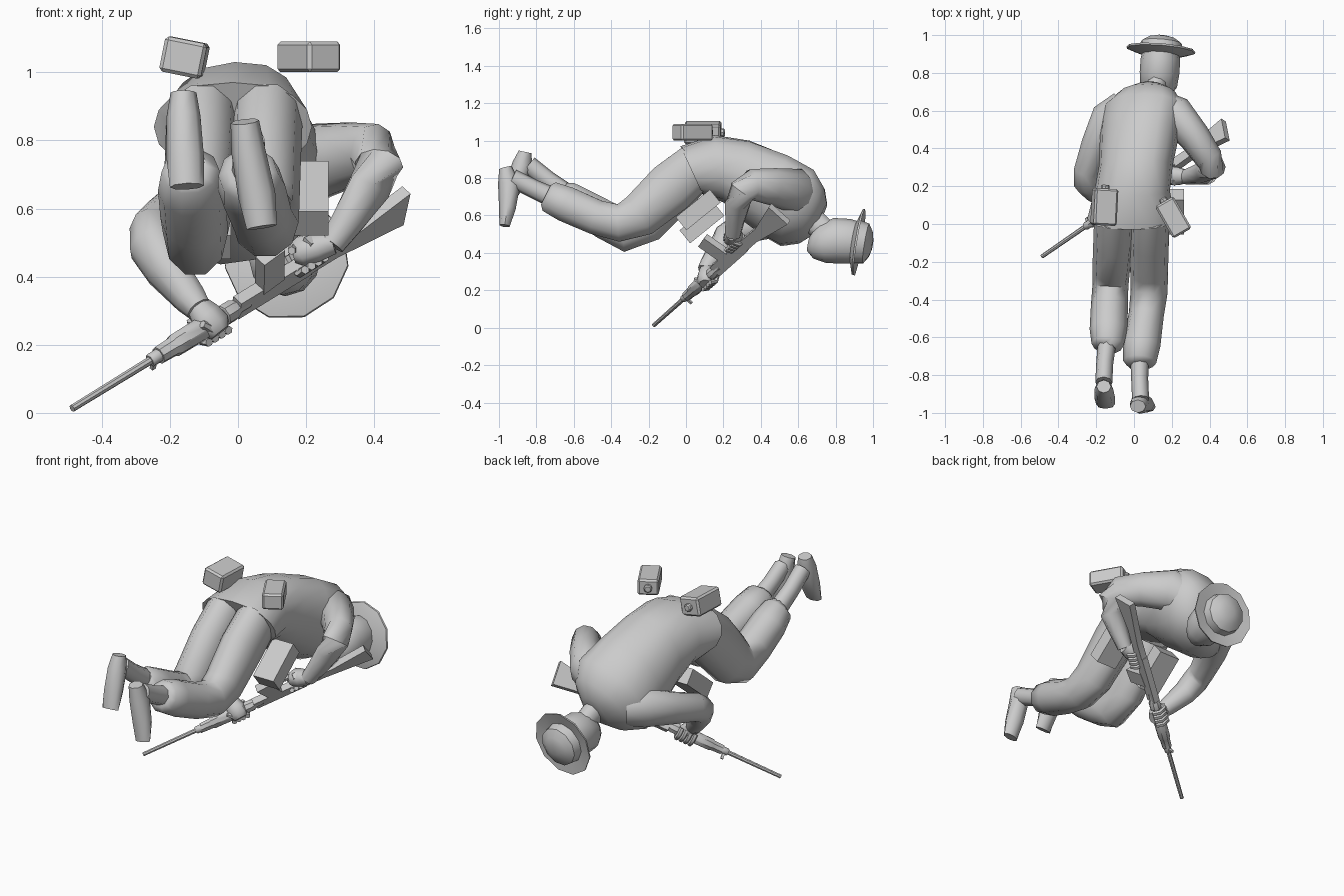
import bpy, bmesh, math
from mathutils import Vector as V, Matrix

mat = bpy.data.materials.new("plain grey")
mat.diffuse_color = (0.6, 0.6, 0.6, 1)


def finish(name, bm, angle=50):
    bmesh.ops.recalc_face_normals(bm, faces=bm.faces)
    me = bpy.data.meshes.new(name)
    bm.to_mesh(me)
    bm.free()
    me.materials.append(mat)
    me.shade_smooth()
    me.set_sharp_from_angle(angle=math.radians(angle))
    ob = bpy.data.objects.new(name, me)
    bpy.context.collection.objects.link(ob)
    return ob


def loft(name, rings, angle=50):
    """Skin a list of point rings and cap both ends."""
    bm = bmesh.new()
    vs = [[bm.verts.new(p) for p in r] for r in rings]
    n = len(vs[0])
    for a, b in zip(vs, vs[1:]):
        for i in range(n):
            j = (i + 1) % n
            bm.faces.new((a[i], a[j], b[j], b[i]))
    bm.faces.new(vs[0])
    bm.faces.new(vs[-1])
    return finish(name, bm, angle)


def tube(name, pts, ref=(1, 0, 0), n=10, angle=50):
    """Elliptical tube; pts are (x, y, z, radius along ref, other radius)."""
    c = [V(p[:3]) for p in pts]
    rings = []
    for i, p in enumerate(pts):
        t = (c[min(i + 1, len(c) - 1)] - c[max(i - 1, 0)]).normalized()
        a = V(ref)
        a = (a - t * a.dot(t)).normalized()
        b = t.cross(a)
        rings.append([c[i] + a * p[3] * math.cos(2 * math.pi * k / n)
                      + b * p[4] * math.sin(2 * math.pi * k / n) for k in range(n)])
    return loft(name, rings, angle)


def box(name, size, matrix, bevel=0.0):
    bm = bmesh.new()
    bmesh.ops.create_cube(bm, size=1)
    bmesh.ops.scale(bm, vec=size, verts=bm.verts)
    if bevel:
        bmesh.ops.bevel(bm, geom=bm.edges[:], offset=bevel, segments=1, affect='EDGES')
    bm.transform(matrix)
    return finish(name, bm, 20)


# Jacket: sections given by centre x, half width, top (y, z), bottom (y, z), roll
secs = [(-.015, .232, (-.03, .97), (.09, .71), .0),
        (-.01, .20, (.15, 1.03), (.20, .67), .05),
        (.01, .195, (.34, 1.0), (.28, .59), .12),
        (.03, .21, (.55, .915), (.40, .50), .22),
        (.05, .22, (.69, .83), (.50, .45), .28),
        (.07, .16, (.742, .74), (.60, .46), .28),
        (.08, .08, (.755, .66), (.68, .50), .2)]
rings = []
for xc, rx, top, bot, roll in secs:
    mid = (V(top) + V(bot)) / 2
    half = (V(top) - V(bot)) / 2
    ring = []
    for k in range(16):
        a = 2 * math.pi * k / 16
        ca, sa = math.cos(a), math.sin(a)
        ca = math.copysign(abs(ca) ** .8, ca)
        q = mid + half * sa
        ring.append(V((xc + rx * ca, q.x, q.y + roll * rx * ca)))
    rings.append(ring)
loft("jacket", rings)

# Neck, head and hat
tube("neck", [(.09, .64, .60, .06, .08), (.12, .73, .53, .055, .065), (.13, .80, .48, .06, .07)])
tube("head", [(.125, .655, .45, .03, .04), (.128, .68, .445, .065, .075),
              (.13, .73, .45, .098, .105), (.135, .80, .465, .105, .122),
              (.14, .87, .462, .105, .12), (.142, .92, .455, .095, .11)], n=12)
axis = V((.08, .98, -.16)).normalized()
hc = V((.142, .918, .456))
ha = V((1, 0, 0)).cross(axis).normalized()
hb = axis.cross(ha)
loft("hat", [[hc + axis * a + (ha * math.cos(k * math.tau / 11) + hb * math.sin(k * math.tau / 11)) * r
              for k in range(11)] for a, r in
             [(-.025, .105), (.0, .182), (.01, .184), (-.002, .118), (.045, .11), (.07, .07), (.08, .03)]], 35)

# Arms
tube("right_sleeve", [(.13, .62, .69, .10, .09), (.22, .58, .735, .12, .10), (.32, .46, .755, .10, .085),
                      (.395, .35, .765, .085, .075), (.415, .30, .73, .075, .07), (.385, .275, .66, .065, .068),
                      (.32, .26, .56, .05, .05), (.275, .25, .495, .04, .042)], ref=(0, .3, 1))
tube("left_sleeve", [(-.05, .62, .60, .10, .09), (-.13, .56, .60, .11, .10), (-.20, .42, .56, .09, .08),
                     (-.25, .28, .525, .08, .07), (-.25, .22, .49, .075, .07), (-.21, .18, .42, .065, .065),
                     (-.14, .12, .335, .05, .048), (-.115, .10, .305, .04, .04)], ref=(0, .3, 1))

# Legs and boots
leg = {"right": [(.085, .06, .87, .105, .13), (.08, -.08, .75, .105, .145), (.08, -.25, .60, .10, .125),
                 (.08, -.36, .56, .098, .105), (.065, -.48, .59, .093, .098), (.04, -.64, .66, .10, .10),
                 (.03, -.73, .70, .088, .088), (.03, -.75, .71, .06, .06)],
       "left": [(-.105, .06, .87, .105, .13), (-.11, -.08, .74, .105, .15), (-.12, -.23, .575, .10, .14),
                (-.125, -.33, .525, .095, .125), (-.13, -.43, .575, .098, .108), (-.135, -.56, .655, .10, .095),
                (-.14, -.64, .71, .085, .08), (-.145, -.66, .72, .055, .06)]}
boot = {"right": ([(.03, -.70, .69, .05, .055), (.03, -.82, .745, .045, .05), (.035, -.93, .80, .045, .05)],
                  [(.02, -.965, .855, .042, .035), (.03, -.945, .77, .05, .06), (.055, -.955, .64, .055, .045),
                   (.07, -.97, .545, .045, .028)]),
        "left": ([(-.14, -.60, .69, .05, .055), (-.155, -.74, .79, .045, .05), (-.16, -.84, .87, .045, .05)],
                 [(-.16, -.86, .94, .038, .035), (-.16, -.875, .87, .05, .055), (-.155, -.92, .75, .055, .045),
                  (-.15, -.955, .665, .05, .025)])}
for s in ("right", "left"):
    tube(s + "_trouser_leg", leg[s])
    tube(s + "_boot_shaft", boot[s][0], n=8)
    tube(s + "_boot_foot", boot[s][1], n=8)

# Rifle frame: local x runs muzzle to butt, local z points to the magazine side
o = V((-.487, -.172, .013))
d = V((.97, .67, .595)).normalized()
u = V((.12, -.68, .6))
u = (u - d * u.dot(d)).normalized()
v = u.cross(d)
R = Matrix((d, v, u)).transposed().to_4x4()
R.translation = o


def rod(name, stations, n=8):
    tube(name, [(*(R @ V((x, 0, 0))), r, r) for x, r in stations], ref=u, n=n, angle=40)


def rbox(name, x, z, size, tilt=0):
    box(name, size, R @ Matrix.Translation((x, 0, z)) @ Matrix.Rotation(tilt, 4, 'Y'))


rod("rifle_barrel", [(0, .011), (.38, .013)])
rod("rifle_front_collar", [(.31, .017), (.315, .021), (.365, .021), (.37, .017)])
rod("rifle_handguard", [(.345, .027), (.40, .029), (.41, .034), (.56, .036), (.575, .026), (.61, .026)])
rod("rifle_rear_band", [(.60, .022), (.605, .032), (.64, .032), (.66, .022), (.70, .022)])
rbox("rifle_front_sight", .33, -.03, (.014, .012, .035))
rbox("rifle_receiver", .80, 0, (.29, .036, .07))
rbox("rifle_magazine", .775, .095, (.08, .04, .15), -.15)
rbox("rifle_grip", .93, .065, (.04, .032, .10), .25)
prof = [(.92, -.03), (1.05, -.03), (1.32, -.07), (1.325, .068), (1.12, .028), (.92, .033)]
loft("rifle_stock", [[R @ V((x, y, z)) for x, z in prof] for y in (-.018, .018)], 30)


# Hands: a palm with four curled fingers and a thumb
def hand(name, x, z, wrist, side):
    p = R @ V((x, side * .015, z))
    w = V(wrist)
    m = (p + w) / 2
    tube(name + "_palm", [(*w, .038, .036), (*m, .052, .044), (*p, .055, .046),
                          (*(p + (p - w).normalized() * .025), .035, .03)], ref=d, n=8)
    for i in range(4):
        fx = x - .039 + i * .026
        arc = [(fx, side * .045 * math.cos(a), z + .045 * math.sin(a)) for a in (-.5, -1.4, -2.3, -3.1)]
        tube(f"{name}_finger_{i + 1}", [(*(R @ V(q)), .014, .013) for q in arc], ref=d, n=6)
    tube(name + "_thumb", [(*(R @ V((x - .02, side * .03, z + .01))), .015, .015),
                           (*(R @ V((x - .05, side * .01, z + .04))), .012, .012)], ref=d, n=6)


hand("left_hand", .555, 0, (-.12, .11, .315), -1)
hand("right_hand", .92, .06, (.28, .25, .50), 1)

# Floating back pouches with stoppers
for name, c, size, rot, tilt in (("left_back_pouch", (-.157, .09, 1.043), (.125, .195, .105), -.05, .2),
                                 ("right_back_pouch", (.208, .035, 1.045), (.112, .195, .09), .52, 0)):
    M = Matrix.Translation(c) @ Matrix.Rotation(rot, 4, 'Z') @ Matrix.Rotation(tilt, 4, 'Y')
    box(name, size, M, .01)
    tube(name + "_stopper", [(*(M @ V((0, y, 0))), r, r) for y, r in ((.09, .022), (.112, .022), (.118, .016))],
         n=8, angle=30)

# Front pouches hanging under the waist
for name, c in (("right_front_pouch", (.20, .065, .63)), ("left_front_pouch", (-.085, .085, .56))):
    box(name, (.13, .235, .09), Matrix.Translation(c) @ Matrix.Rotation(math.radians(39), 4, 'X'))
